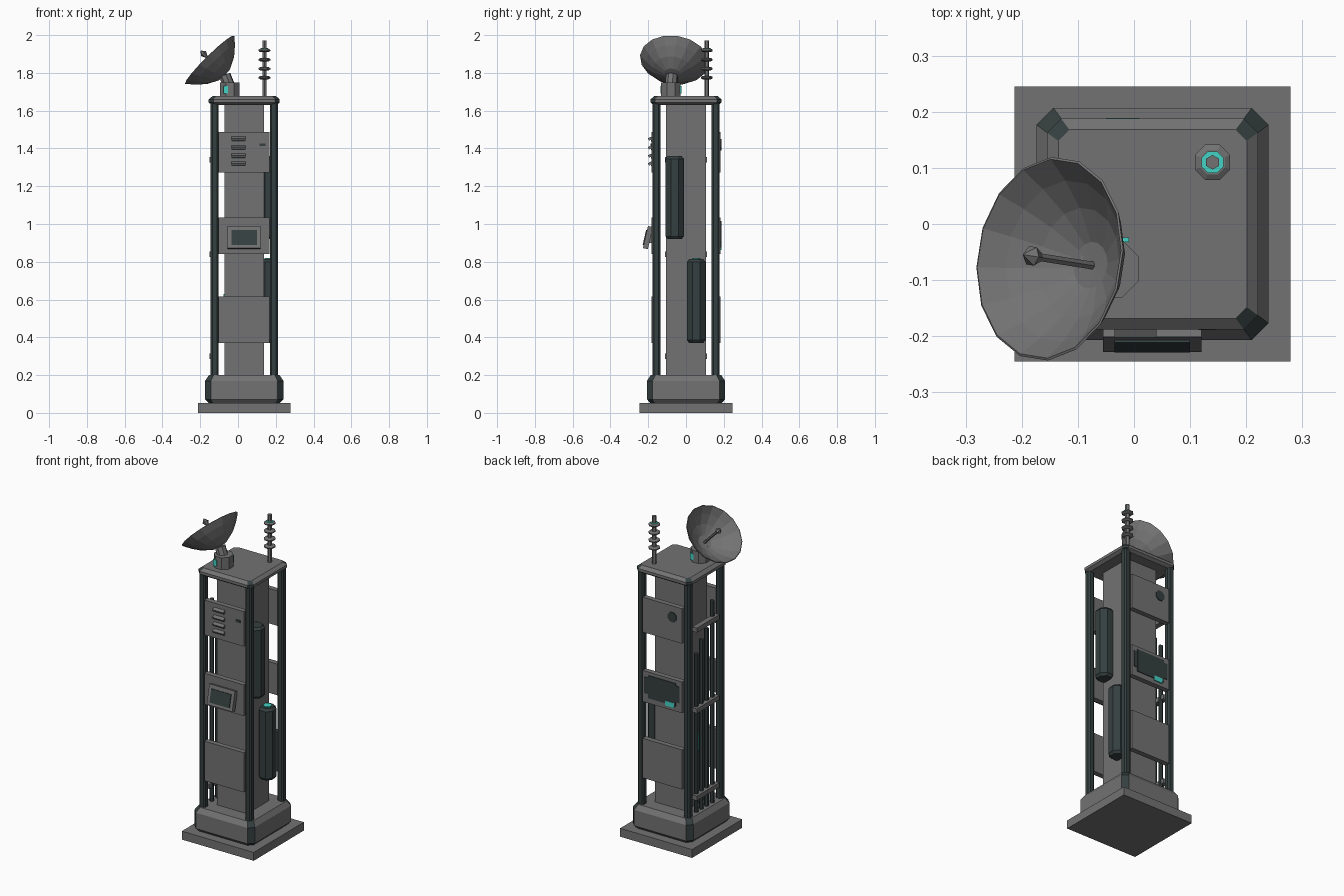
import bpy, bmesh, math
from mathutils import Vector, Matrix

if "Cube" in bpy.data.objects:
    bpy.data.objects.remove(bpy.data.objects["Cube"])


def material(name, rgb):
    m = bpy.data.materials.new(name)
    m.diffuse_color = (*rgb, 1)
    m.use_nodes = True
    m.node_tree.nodes["Principled BSDF"].inputs["Base Color"].default_value = m.diffuse_color
    return m


GREY = material("grey metal", (0.17, 0.17, 0.17))
DARK = material("dark green grey", (0.036, 0.05, 0.05))
CYAN = material("cyan light", (0.06, 0.65, 0.56))
CX = 0.033  # tower centre in x


def finish(name, bm, *mats):
    bmesh.ops.recalc_face_normals(bm, faces=bm.faces)
    me = bpy.data.meshes.new(name)
    bm.to_mesh(me)
    bm.free()
    for m in mats:
        me.materials.append(m)
    ob = bpy.data.objects.new(name, me)
    bpy.context.collection.objects.link(ob)
    return ob


def skin(bm, rings, cap=True):
    loops = [[bm.verts.new(p) for p in r] for r in rings]
    n = len(loops[0])
    for a, b in zip(loops, loops[1:]):
        for i in range(n):
            j = (i + 1) % n
            bm.faces.new((a[i], a[j], b[j], b[i]))
    if cap:
        bm.faces.new(loops[0][::-1])
        bm.faces.new(loops[-1])


def box(name, lo, hi, mat, rot=None):
    bm = bmesh.new()
    lo, hi = Vector(lo), Vector(hi)
    s = hi - lo
    m = Matrix.Translation((lo + hi) / 2)
    if rot:
        m = m @ rot
    bmesh.ops.create_cube(bm, size=1, matrix=m @ Matrix.Diagonal((*s, 1)))
    return finish(name, bm, mat)


def chamfered(name, x, y, rings, *mats):
    """Stack of chamfered squares: (half width, chamfer, z)."""
    bm = bmesh.new()
    out = []
    for h, c, z in rings:
        k = h - c
        pts = [(h, -k), (h, k), (k, h), (-k, h), (-h, k), (-h, -k), (-k, -h), (k, -h)]
        out.append([(x + a, y + b, z) for a, b in pts])
    skin(bm, out)
    ob = finish(name, bm, *mats)
    if len(mats) > 1:  # dark corner chamfers
        for p in ob.data.polygons:
            if abs(p.normal.x) > 0.3 and abs(p.normal.y) > 0.3:
                p.material_index = 1
    return ob


def lathe(name, profile, sides, origin, mat, axis=(0, 0, 1), cap=True, turn=0.5):
    """Profile points are (radius, distance along axis)."""
    bm = bmesh.new()
    m = Matrix.Translation(origin) @ Vector(axis).to_track_quat('Z', 'Y').to_matrix().to_4x4()
    ang = [2 * math.pi * (i + turn) / sides for i in range(sides)]
    skin(bm, [[m @ Vector((r * math.cos(a), r * math.sin(a), t)) for a in ang]
              for r, t in profile], cap)
    return finish(name, bm, mat)


# Foot, base, core and roof
box("foot_plate", (CX - 0.246, -0.245, 0), (CX + 0.246, 0.245, 0.052), GREY)
chamfered("base", CX, 0, [(0.187, 0.025, 0.05), (0.207, 0.03, 0.072),
                          (0.207, 0.03, 0.17), (0.187, 0.025, 0.2)], GREY, DARK)
box("core", (CX - 0.104, -0.106, 0.19), (CX + 0.104, 0.106, 1.64), GREY)
chamfered("roof", CX, 0, [(0.17, 0.02, 1.63), (0.188, 0.025, 1.643),
                          (0.188, 0.025, 1.66), (0.168, 0.02, 1.677)], GREY, DARK)

# Corner pillars
for sx in (-1, 1):
    for sy in (-1, 1):
        chamfered("pillar", CX + sx * 0.157, sy * 0.157,
                  [(0.021, 0.009, 0.19), (0.021, 0.009, 1.64)], DARK)

# Panels, front and back
for z0, z1 in ((0.37, 0.615), (0.842, 1.035), (1.272, 1.488)):
    for side, y in (("front", -0.167), ("back", 0.167)):
        box(side + "_panel", (CX - 0.135, y - 0.016, z0), (CX + 0.135, y + 0.016, z1), GREY)

# Front vents, latch and tilted screen
for z in (1.32, 1.362, 1.405, 1.452):
    box("vent_slat", (-0.035, -0.2, z - 0.007), (0.04, -0.18, z + 0.007), GREY,
        Matrix.Rotation(0.5, 4, 'X'))
    box("vent_slot", (-0.035, -0.1865, z - 0.014), (0.04, -0.18, z - 0.007), DARK)
box("latch", (0.115, -0.189, 1.413), (0.145, -0.18, 1.427), DARK)
tilt = Matrix.Rotation(math.radians(-13), 4, 'X')
box("screen_frame", (-0.055, -0.215, 0.868), (0.12, -0.188, 0.988), GREY, tilt)
box("screen", (-0.035, -0.2205, 0.888), (0.1, -0.2125, 0.968), DARK, tilt)
box("screen_mount", (0.0, -0.2, 0.9), (0.065, -0.175, 0.96), GREY)

# Back round cover, dark plate and light
lathe("back_cover", [(0.032, 0), (0.032, 0.006)], 8, (-0.035, 0.182, 1.42), DARK, (0, 1, 0))
box("back_plate", (-0.085, 0.182, 0.9), (0.155, 0.187, 1.0), DARK)
box("back_plate_middle", (-0.06, 0.182, 0.875), (0.13, 0.1875, 1.015), DARK)
box("back_light", (-0.05, 0.183, 0.862), (0.01, 0.189, 0.892), CYAN)

# Tanks on the right side
for y, z0, z1 in ((-0.06, 0.92, 1.36), (0.054, 0.37, 0.815)):
    lathe("tank", [(0.04, z0), (0.053, z0 + 0.015), (0.053, z1 - 0.015), (0.04, z1)], 8,
          (0.164, y, 0), DARK)
lathe("tank_light", [(0.025, 0.813), (0.025, 0.82)], 8, (0.164, 0.054, 0), CYAN)

# Pipes and brackets on the left side
for y, top in ((-0.075, 1.45), (-0.02, 1.3), (0.03, 1.25), (0.08, 1.18)):
    lathe("pipe", [(0.013, 0.19), (0.013, top)], 6, (-0.126, y, 0), DARK)
for z in (0.3, 0.84, 1.34):
    box("pipe_bracket", (-0.152, -0.11, z - 0.014), (-0.12, 0.11, z + 0.014), GREY)
box("side_light", (-0.077, -0.04, 0.53), (-0.069, 0.0, 0.63), CYAN)

# Dish: mount, neck, bowl and feed
mount = (-0.043, -0.08)
lathe("dish_mount", [(0.056, 1.67), (0.056, 1.75)], 8, (*mount, 0), GREY)
for dx, dy in ((-0.022, -0.052), (0.022, 0.052)):
    box("mount_light", (mount[0] + dx - 0.012, mount[1] + dy - 0.004, 1.69),
        (mount[0] + dx + 0.012, mount[1] + dy + 0.004, 1.73), CYAN)
axis = Vector((-0.698, 0.11, 0.707)).normalized()
rim = Vector((-0.15, -0.062, 1.869))
vertex = rim - 0.115 * axis
foot = Vector((*mount, 1.72))
lathe("dish_neck", [(0.032, 0), (0.032, (vertex - foot).length)], 8, foot, GREY, vertex - foot)
lathe("dish", [(0.004, -0.115), (0.045, -0.11), (0.105, -0.078), (0.15, -0.038), (0.183, 0),
               (0.179, 0.002), (0.145, -0.036), (0.1, -0.074), (0.042, -0.104),
               (0.004, -0.107)], 16, rim, GREY, axis)
lathe("feed", [(0.008, 0), (0.008, 0.14), (0.019, 0.162), (0.002, 0.182)], 6,
      vertex, GREY, axis)

# Antenna with discs
lathe("antenna", [(0.013, 1.67), (0.013, 1.972)], 6, (0.14, 0.11, 0), GREY)
for z in (1.775, 1.822, 1.87, 1.919):
    lathe("antenna_disc", [(0.024, z - 0.009), (0.034, z - 0.003), (0.034, z + 0.003),
                           (0.024, z + 0.009)], 8, (0.14, 0.11, 0), GREY)
lathe("antenna_light", [(0.021, 1.927), (0.021, 1.931)], 8, (0.14, 0.11, 0), CYAN)
